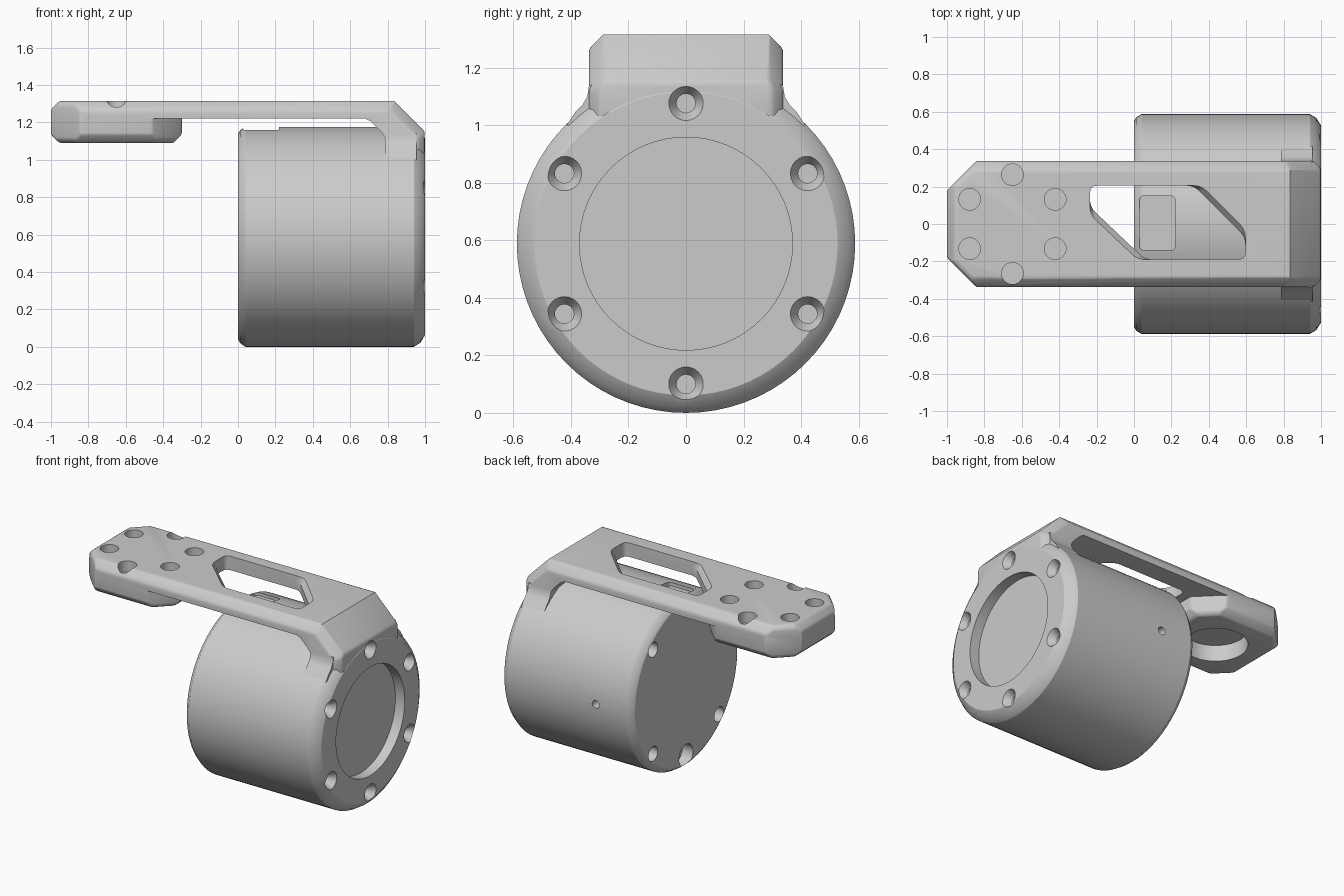
import bpy, bmesh, math
from mathutils import Vector, Matrix

cube = bpy.data.objects.get("Cube")
if cube:
    bpy.data.objects.remove(cube, do_unlink=True)

grey = bpy.data.materials.new("matte_grey")
grey.use_nodes = True
COLOUR = (0.6, 0.6, 0.6, 1)
grey.diffuse_color = COLOUR
grey.node_tree.nodes["Principled BSDF"].inputs["Base Color"].default_value = COLOUR

R = 0.588       # housing radius, also its centre height
W = 0.338       # half width of the arm
TOP = 1.315


def make(name, bm):
    bmesh.ops.recalc_face_normals(bm, faces=bm.faces)
    mesh = bpy.data.meshes.new(name)
    bm.to_mesh(mesh)
    bm.free()
    obj = bpy.data.objects.new(name, mesh)
    bpy.context.collection.objects.link(obj)
    mesh.materials.append(grey)
    return obj


def place(axis, a, b, t):
    return Vector({"x": (t, a, b), "y": (a, t, b), "z": (a, b, t)}[axis])


def loft(name, axis, sections):
    """Closed solid through equal-sized outlines, each (height, points)."""
    bm = bmesh.new()
    rings = [[bm.verts.new(place(axis, a, b, t)) for a, b in pts] for t, pts in sections]
    n = len(rings[0])
    for low, high in zip(rings, rings[1:]):
        for i in range(n):
            j = (i + 1) % n
            bm.faces.new((low[i], low[j], high[j], high[i]))
    bm.faces.new(rings[0])
    bm.faces.new(rings[-1])
    return make(name, bm)


def circle(a, b, r, n):
    return [(a + r * math.cos(math.tau * i / n), b + r * math.sin(math.tau * i / n)) for i in range(n)]


def turned(name, axis, a, b, profile, n=32):
    return loft(name, axis, [(t, circle(a, b, r, n)) for t, r in profile])


def rounded(pts, r, steps=4):
    """Round every corner of an outline."""
    out = []
    for i, p in enumerate(pts):
        p = Vector(p)
        u = p + (Vector(pts[i - 1]) - p).normalized() * r
        v = p + (Vector(pts[(i + 1) % len(pts)]) - p).normalized() * r
        for k in range(steps + 1):
            s = k / steps
            out.append(tuple(u * (1 - s) ** 2 + p * 2 * s * (1 - s) + v * s * s))
    return out


def planed_box(name, low, high, planes):
    """Box trimmed by planes given as (point, outward normal)."""
    low, high = Vector(low), Vector(high)
    bm = bmesh.new()
    bmesh.ops.create_cube(bm, size=1, matrix=Matrix.Translation((low + high) / 2)
                          @ Matrix.Diagonal((*(high - low), 1)))
    for point, normal in planes:
        cut = bmesh.ops.bisect_plane(bm, geom=bm.verts[:] + bm.edges[:] + bm.faces[:],
                                     plane_co=point, plane_no=normal, clear_outer=True)
        edges = [e for e in cut["geom_cut"] if isinstance(e, bmesh.types.BMEdge)]
        if edges:
            bmesh.ops.contextual_create(bm, geom=edges)
    return make(name, bm)


def apply(obj, mod):
    bpy.context.view_layer.objects.active = obj
    bpy.ops.object.modifier_apply(modifier=mod.name)


def combine(obj, tools, operation="DIFFERENCE"):
    for tool in tools:
        mod = obj.modifiers.new("combine", "BOOLEAN")
        mod.operation, mod.solver, mod.object = operation, "EXACT", tool
        apply(obj, mod)


def soften(obj, width):
    mod = obj.modifiers.new("soften", "BEVEL")
    mod.width, mod.segments, mod.limit_method = width, 2, "ANGLE"
    mod.angle_limit = math.radians(25)
    apply(obj, mod)


# Housing: chamfered drum lying along x
housing = turned("motor_housing", "x", 0, R,
                 [(0, 0.55), (0.012, 0.57), (0.04, R), (0.94, R), (0.975, 0.567), (1, 0.527)], 72)

# Arm: flat bar with clipped corners, chamfered top edges and a sloped end
planes = [((0.835, 0, TOP), (0.165, 0, 0.165)), ((-0.955, 0, TOP), (-1, 0, 1))]
pad_planes = [((-0.955, 0, 1.09), (-1, 0, -1)), ((-0.345, 0, 1.09), (1, 0, -1))]
for s in (-1, 1):
    planes += [((-1, s * 0.18, 0), (-1, s, 0)),
               ((0, s * 0.288, TOP), (0, s, 1)),
               ((-0.97, s * 0.18, TOP), (-1, s, 1.41)),
               ((0.835, s * 0.288, TOP), (0.7, s, 0.7)),
               ((0.96, s * W, 0), (1, s, 0))]
    pad_planes += [((-1, s * 0.18, 0), (-1, s, 0)),
                   ((-0.3, s * 0.18, 0), (1, s, 0)),
                   ((0, s * (W - 0.045), 1.09), (0, s, -1)),
                   ((-0.97, s * 0.18, 1.09), (-1, s, -1.41)),
                   ((-0.33, s * 0.18, 1.09), (1, s, -1.41))]
arm = planed_box("mounting_arm", (-1, -W, 0.985), (0.998, W, TOP), planes)
soften(arm, 0.012)

# Clearance under the arm
under = loft("clearance", "y", [(t, [(-1.2, 0.9), (0.785, 0.9), (0.785, 1.12), (0.765, 1.15),
                                    (0.71, 1.205), (0.68, 1.22), (-1.2, 1.22)]) for t in (-1, 1)])
combine(arm, [under])

# Octagonal pad under the free end
pad = planed_box("pad", (-1, -W, 1.09), (-0.3, W, 1.25), pad_planes)
soften(pad, 0.01)
combine(arm, [pad], "UNION")

# Curved flares where the arm meets the housing
flares = [loft("flare", "x", [(t, [(s * y, z) for y, z in
          ((0.3, 0.99), (0.3, 1.14), (0.337, 1.14), (0.343, 1.1), (0.36, 1.07), (0.385, 1.045), (0.415, 1.0))])
          for t in (0.785, 0.955)]) for s in (-1, 1)]
combine(arm, flares, "UNION")

# Window through the arm, with slanted short walls
upper = [(-0.235, 0.205), (0.36, 0.205), (0.595, -0.03), (0.595, -0.19), (0.02, -0.19), (-0.235, 0.05)]
lower = [(-0.235, 0.205), (0.32, 0.205), (0.595, -0.07), (0.595, -0.19), (0.06, -0.19), (-0.235, 0.09)]
window = loft("window", "z", [(1.2, rounded(lower, 0.04)), (1.28, rounded(lower, 0.04)),
                              (TOP, rounded(upper, 0.04)), (1.4, rounded(upper, 0.04))])

# Blind bore under the pad, and ring of holes on its top
bore = turned("bore", "z", -0.65, 0, [(1.0, 0.2), (1.2, 0.2)], 48)
pad_holes = [turned("pad_hole", "z", x, y, [(1.255, 0.058), (1.4, 0.058)], 24)
             for x, y in circle(-0.65, 0, 0.265, 6)]
pad_holes = []
for i in range(6):
    a = math.radians(30 + 60 * i)
    pad_holes.append(turned("pad_hole", "z", -0.65 + 0.264 * math.cos(a), 0.264 * math.sin(a),
                            [(1.24, 0.058), (1.4, 0.058)], 24))
combine(arm, [window, bore] + pad_holes)

# Countersunk screw holes and round recess on the right end
screws = []
for i in range(6):
    a = math.radians(30 + 60 * i)
    screws.append(turned("screw_hole", "x", 0.488 * math.cos(a), R + 0.488 * math.sin(a),
                         [(0.88, 0.033), (0.955, 0.033), (1, 0.06), (1.1, 0.06)], 24))
recess = turned("recess", "x", 0, R, [(0.93, 0.37), (1.1, 0.37)], 64)
combine(arm, screws)

# Left end holes, side hole and top pocket of the housing
left_holes = [turned("left_hole", "x", 0, R - 0.5, [(-0.1, 0.075), (0.08, 0.075)], 24)]
for sy in (-1, 1):
    for sz in (-1, 1):
        left_holes.append(turned("left_hole", "x", sy * 0.355, R + sz * 0.355,
                                 [(-0.1, 0.05), (0.08, 0.05)], 24))
side_hole = turned("side_hole", "y", 0.27, R, [(0.45, 0.027), (0.7, 0.027)], 20)
pocket = loft("pocket", "z", [(t, rounded([(0.03, -0.14), (0.22, -0.14), (0.22, 0.15), (0.03, 0.15)], 0.025))
                              for t in (1.135, 1.3)])
combine(housing, screws + [recess] + left_holes + [side_hole, pocket])

# Remove the cutters
for tool in [under, pad, window, bore, recess, side_hole, pocket] + flares + pad_holes + screws + left_holes:
    bpy.data.objects.remove(tool, do_unlink=True)
for obj in list(bpy.context.scene.objects):
    if obj.name.startswith("pad_hole"):
        bpy.data.objects.remove(obj, do_unlink=True)

# Smooth curved surfaces, keep edges sharp
for obj in (housing, arm):
    for other in bpy.context.scene.objects:
        other.select_set(other == obj)
    bpy.context.view_layer.objects.active = obj
    bpy.ops.object.shade_smooth_by_angle(angle=math.radians(30))
